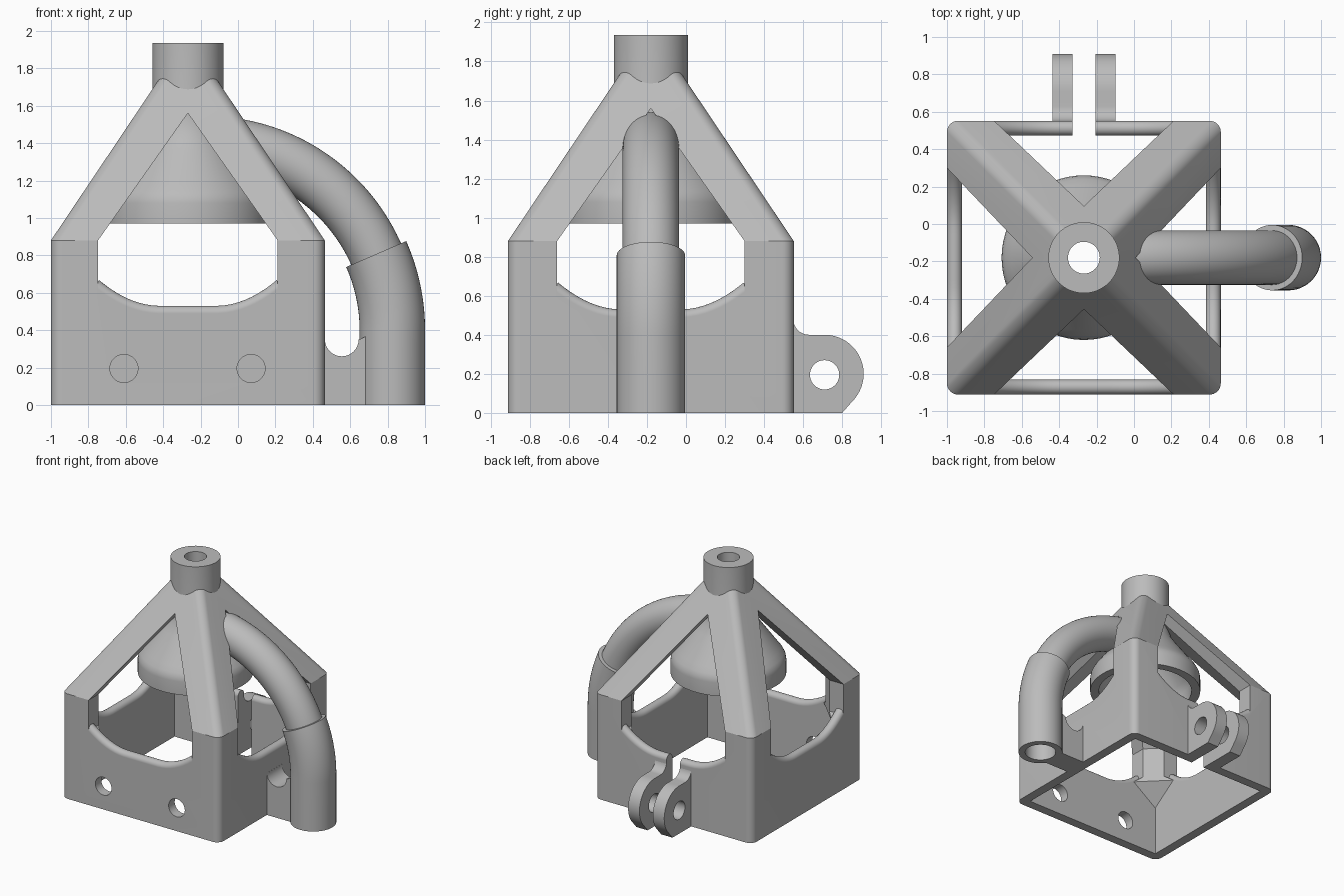
import bpy, bmesh, math
from mathutils import Vector

if "Cube" in bpy.data.objects:
    bpy.data.objects.remove(bpy.data.objects["Cube"])

CX, CY = -0.268, -0.18          # axis of the frame and bell
HALF, WALL = 0.732, 0.08        # frame half width, wall thickness
SHOULDER, SLOPE = 0.88, 1.49    # height where the legs start to lean in

grey = bpy.data.materials.new("light grey plastic")
grey.use_nodes = True
grey.diffuse_color = (0.5, 0.5, 0.5, 1)
grey.node_tree.nodes["Principled BSDF"].inputs["Base Color"].default_value = (0.5, 0.5, 0.5, 1)


def loft(name, rings):
    """Closed solid skinned through rings of equal point count."""
    bm = bmesh.new()
    loops = [[bm.verts.new(p) for p in ring] for ring in rings]
    n = len(loops[0])
    for a, b in zip(loops, loops[1:]):
        for i in range(n):
            j = (i + 1) % n
            bm.faces.new((a[i], a[j], b[j], b[i]))
    bm.faces.new(loops[0])
    bm.faces.new(loops[-1])
    bmesh.ops.recalc_face_normals(bm, faces=bm.faces)
    mesh = bpy.data.meshes.new(name)
    bm.to_mesh(mesh)
    bm.free()
    mesh.materials.append(grey)
    obj = bpy.data.objects.new(name, mesh)
    bpy.context.collection.objects.link(obj)
    return obj


def turned(name, profile, n=64):
    """Solid of revolution about the frame axis from (radius, z) pairs."""
    return loft(name, [[Vector((CX + r * math.cos(math.tau * i / n),
                                CY + r * math.sin(math.tau * i / n), z))
                        for i in range(n)] for r, z in profile])


def prism(name, outline, axis, lo, hi):
    """Outline of (u, z) pairs pushed along x or y."""
    def put(u, z, t):
        return Vector((t, u, z)) if axis == "x" else Vector((u, t, z))
    return loft(name, [[put(u, z, t) for u, z in outline] for t in (lo, hi)])


def arc(u, z, r, start, end, n=16):
    angles = [math.radians(start + (end - start) * i / n) for i in range(n + 1)]
    return [(u + r * math.cos(a), z + r * math.sin(a)) for a in angles]


def disc(u, z, r):
    return arc(u, z, r, 0, 360, 40)[:-1]


def sweep(name, path, radius, place, n=32):
    """Round bar along a planar (u, z) path; place maps (u, side, z) to space."""
    rings = []
    for i, (u, z) in enumerate(path):
        a, b = path[max(i - 1, 0)], path[min(i + 1, len(path) - 1)]
        t = Vector((b[0] - a[0], b[1] - a[1])).normalized()
        rings.append([])
        for k in range(n):
            c = radius * math.cos(math.tau * k / n)
            s = radius * math.sin(math.tau * k / n)
            rings[-1].append(Vector(place(u - t.y * c, s, z + t.x * c)))
    return loft(name, rings)


def combine(obj, tools, mode="DIFFERENCE"):
    for tool in tools:
        tool.hide_render = True
        mod = obj.modifiers.new("cut", "BOOLEAN")
        mod.operation, mod.solver, mod.object = mode, "EXACT", tool
    bpy.context.view_layer.update()
    graph = bpy.context.evaluated_depsgraph_get()
    mesh = bpy.data.meshes.new_from_object(obj.evaluated_get(graph))
    obj.modifiers.clear()
    obj.data = mesh


def rounded_square(h, r, z):
    r = min(r, h * 0.9)
    pts = []
    for q, (sx, sy) in enumerate(((1, 1), (-1, 1), (-1, -1), (1, -1))):
        pts += arc(CX + sx * (h - r), CY + sy * (h - r), r, 90 * q, 90 * q + 90, 8)
    return [Vector((x, y, z)) for x, y in pts]


# Frame: square skirt with legs leaning to the top
top = 1.84
frame = loft("frame", [rounded_square(h, 0.06, z) for h, z in (
    (HALF, 0), (HALF, SHOULDER), (HALF - (top - SHOULDER) / SLOPE, top))])

# Inside of the frame: square room with chamfered corner posts
inner = HALF - WALL
room = turned("room_cutter", [(1.32, -0.1), (1.32, 0.41), (1.08, 0.58),
                              (1.08, SHOULDER), (0.01, 1.68)], 4)
box = prism("room_box", [(CX - inner, -0.2), (CX + inner, -0.2),
                         (CX + inner, 1.8), (CX - inner, 1.8)], "y", CY - inner, CY + inner)
combine(room, [box], "INTERSECT")


# Windows through all four sides, with a dished sill
def sill(u):
    return 0.53 + 0.13 * (max(abs(u) - 0.15, 0) / 0.33) ** 2


steps = [-0.48 + 0.04 * i for i in range(25)]
window = [(u, sill(u) - 0.04) for u in steps] + [(0.48, SHOULDER), (0, 1.56), (-0.48, SHOULDER)]
window_y = prism("window_cutter_y", [(CX + u, z) for u, z in window], "y", -2, 2)
window_x = prism("window_cutter_x", [(CY + u, z) for u, z in window], "x", -2, 2)

# Bores, screw holes and clamp slot
bore = turned("bore_cutter", [(0.085, 1.2), (0.085, 2.1)])
holes = [prism("screw_hole_cutter", disc(x, 0.195, 0.075), "y", -1.2, -0.6)
         for x in (-0.61, 0.07)]
slot = prism("slot_cutter", [(-0.33, -0.1), (-0.205, -0.1), (-0.205, 0.8), (-0.33, 0.8)],
             "y", 0.35, 1.1)
combine(frame, [room, window_y, window_x, bore, slot] + holes)

# Rounded rims along the window sills
parts = [frame]
rim_path = [(u, sill(u) - 0.04) for u in [-0.5] + steps + [0.5]]
for side, angle in (("front", 0), ("left", 90), ("back", 180), ("right", 270)):
    c, s = math.cos(math.radians(angle)), math.sin(math.radians(angle))
    mid = HALF - WALL / 2

    def place(u, v, z, c=c, s=s):
        v -= mid
        return (CX + u * c - v * s, CY + u * s + v * c, z)
    rim = sweep(side + "_rim", rim_path, WALL / 2, place, 20)
    if side == "back":
        combine(rim, [slot])
    parts.append(rim)

# Bell and top collar
bell = turned("bell", [(0.44, 0.97), (0.44, 1.08), (0.435, 1.11), (0.42, 1.14), (0.39, 1.18),
                       (0.26, 1.36), (0.22, 1.42), (0.195, 1.49), (0.19, 1.55), (0.19, 1.935)])
cavity = turned("bell_cavity_cutter", [(0.37, 0.9), (0.37, 1.08), (0.34, 1.14),
                                       (0.2, 1.34), (0.08, 1.46)])


# Curved pipe: thin upper bend in a wider lower sleeve
def in_plane(u, v, z):
    return (u, CY + v, z)


bend = (-0.175, 0.4, 1.0)
upper = sweep("upper_pipe", arc(*bend, 22, 84, 40), 0.145, in_plane, 48)
sleeve = sweep("pipe_sleeve", [(0.825, 0), (0.825, 0.2)] + arc(*bend, 0, 24, 20),
               0.175, in_plane, 48)
pipe_bore = sweep("pipe_bore_cutter", [(0.825, -0.1), (0.825, 0.2)] + arc(*bend, 0, 86, 50),
                  0.122, in_plane, 40)
combine(upper, [pipe_bore, cavity])
combine(sleeve, [pipe_bore])
combine(bell, [cavity, bore, pipe_bore])
parts += [bell, upper, sleeve]

# Web joining the sleeve to the frame
web = prism("pipe_web", [(0.42, 0), (0.69, 0), (0.69, 0.37), (0.65, 0.35)]
            + arc(0.555, 0.35, 0.09, 0, -180) + [(0.42, 0.35)], "y", CY - 0.1, CY + 0.1)
parts.append(web)

# Pair of clamp lugs on the back
lug_outline = ([(0.48, 0), (0.8, 0)] + arc(0.71, 0.2, 0.2, -45, 90, 28)
               + arc(0.63, 0.48, 0.08, 270, 180, 10) + [(0.48, 0.48)])
lug_hole = prism("lug_hole_cutter", disc(0.71, 0.195, 0.075), "x", -0.6, 0.1)
for name, lo, hi in (("right_lug", -0.435, -0.33), ("left_lug", -0.205, -0.1)):
    lug = prism(name, lug_outline, "x", lo, hi)
    combine(lug, [lug_hole])
    parts.append(lug)

# Remove the cutters and smooth the round faces
for obj in [room, box, window_x, window_y, bore, slot, cavity, pipe_bore, lug_hole] + holes:
    bpy.data.objects.remove(obj)
bpy.ops.object.select_all(action="DESELECT")
for obj in parts:
    obj.select_set(True)
bpy.context.view_layer.objects.active = frame
bpy.ops.object.shade_smooth_by_angle(angle=math.radians(30))
